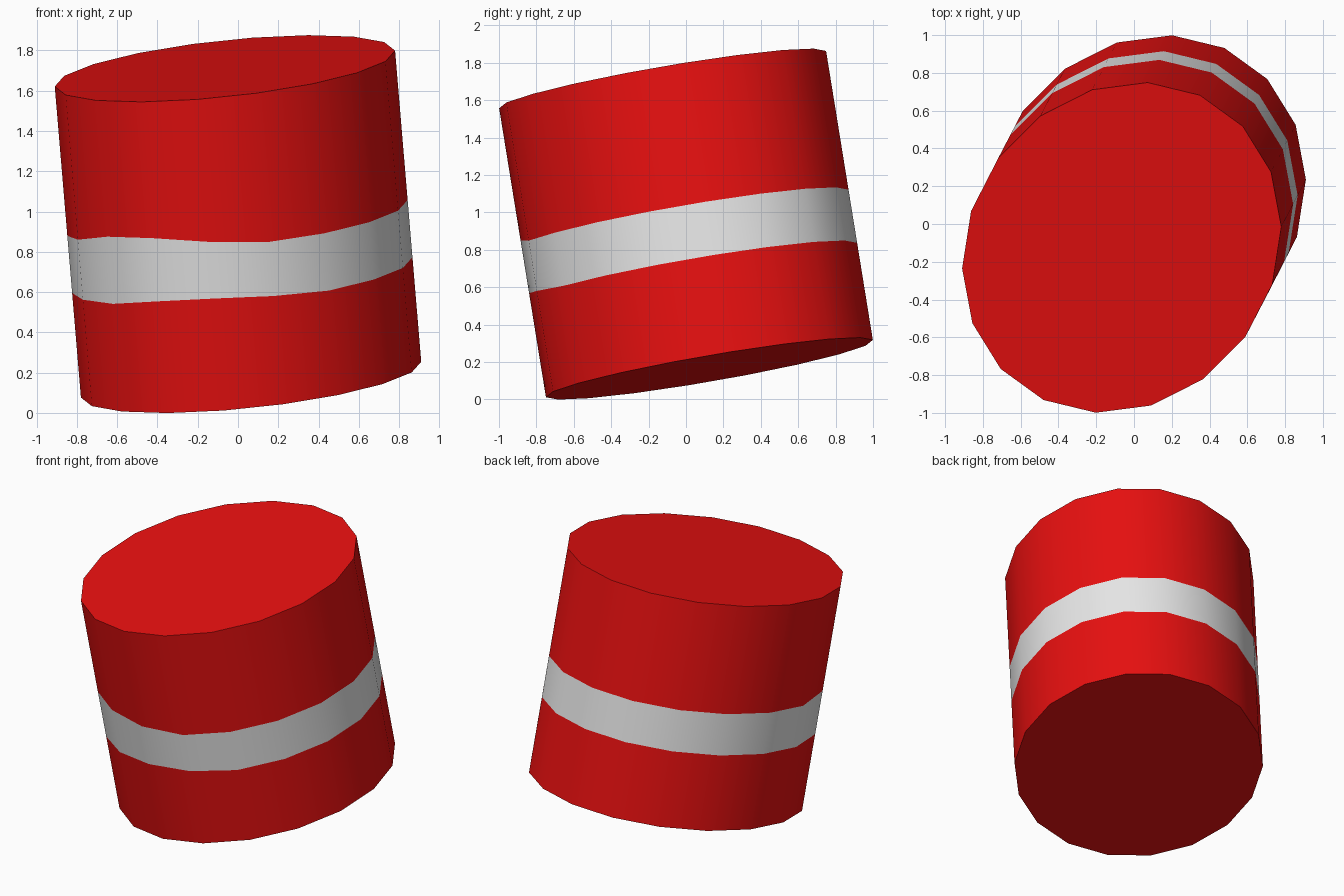
import bpy, bmesh, math
from mathutils import Vector

if "Cube" in bpy.data.objects:
    bpy.data.objects.remove(bpy.data.objects["Cube"])

SIDES = 18
BASE = Vector((0.065, 0.125, 0.165))      # centre of the bottom cap
AXIS = Vector((-0.13, -0.25, 1.545))      # bottom centre to top centre
A = Vector((0.845, 0.11, 0.089))          # half axes of the slightly oval section
B = Vector((-0.01, 0.868, 0.14))


def material(name, color):
    m = bpy.data.materials.new(name)
    m.diffuse_color = (*color, 1)
    m.use_nodes = True
    m.node_tree.nodes["Principled BSDF"].inputs["Base Color"].default_value = m.diffuse_color
    return m


# Band edges as fractions of the height; the band rises a little at the front left
rise_low = {11: 0.01, 12: 0.023, 13: 0.024, 14: 0.012, 10: 0.006}
rise_high = {10: 0.015, 11: 0.042, 12: 0.042, 13: 0.022, 14: 0.002}
# Vertex k sits at angle 20*k, so the raised ones lie between 200 and 280 degrees
levels = [lambda k: 0.0,
          lambda k: 0.336 + rise_low.get(k, 0),
          lambda k: 0.520 + rise_high.get(k, 0),
          lambda k: 1.0]

bm = bmesh.new()
rings = []
for level in levels:
    ring = []
    for k in range(SIDES):
        a = 2 * math.pi * k / SIDES
        ring.append(bm.verts.new(BASE + AXIS * level(k) + A * math.cos(a) + B * math.sin(a)))
    rings.append(ring)

# Walls: the middle row is the pale band
for row in range(3):
    lo, hi = rings[row], rings[row + 1]
    for k in range(SIDES):
        n = (k + 1) % SIDES
        f = bm.faces.new((lo[k], lo[n], hi[n], hi[k]))
        f.material_index = 1 if row == 1 else 0

# Caps
bm.faces.new(rings[0][::-1])
bm.faces.new(rings[-1])

mesh = bpy.data.meshes.new("banded_drum")
bm.to_mesh(mesh)
bm.free()
mesh.materials.append(material("red", (0.8, 0.005, 0.005)))
mesh.materials.append(material("pale grey", (0.8, 0.8, 0.8)))

drum = bpy.data.objects.new("banded_drum", mesh)
bpy.context.collection.objects.link(drum)
bpy.context.view_layer.objects.active = drum
drum.select_set(True)
bpy.ops.object.shade_smooth_by_angle(angle=math.radians(40))
